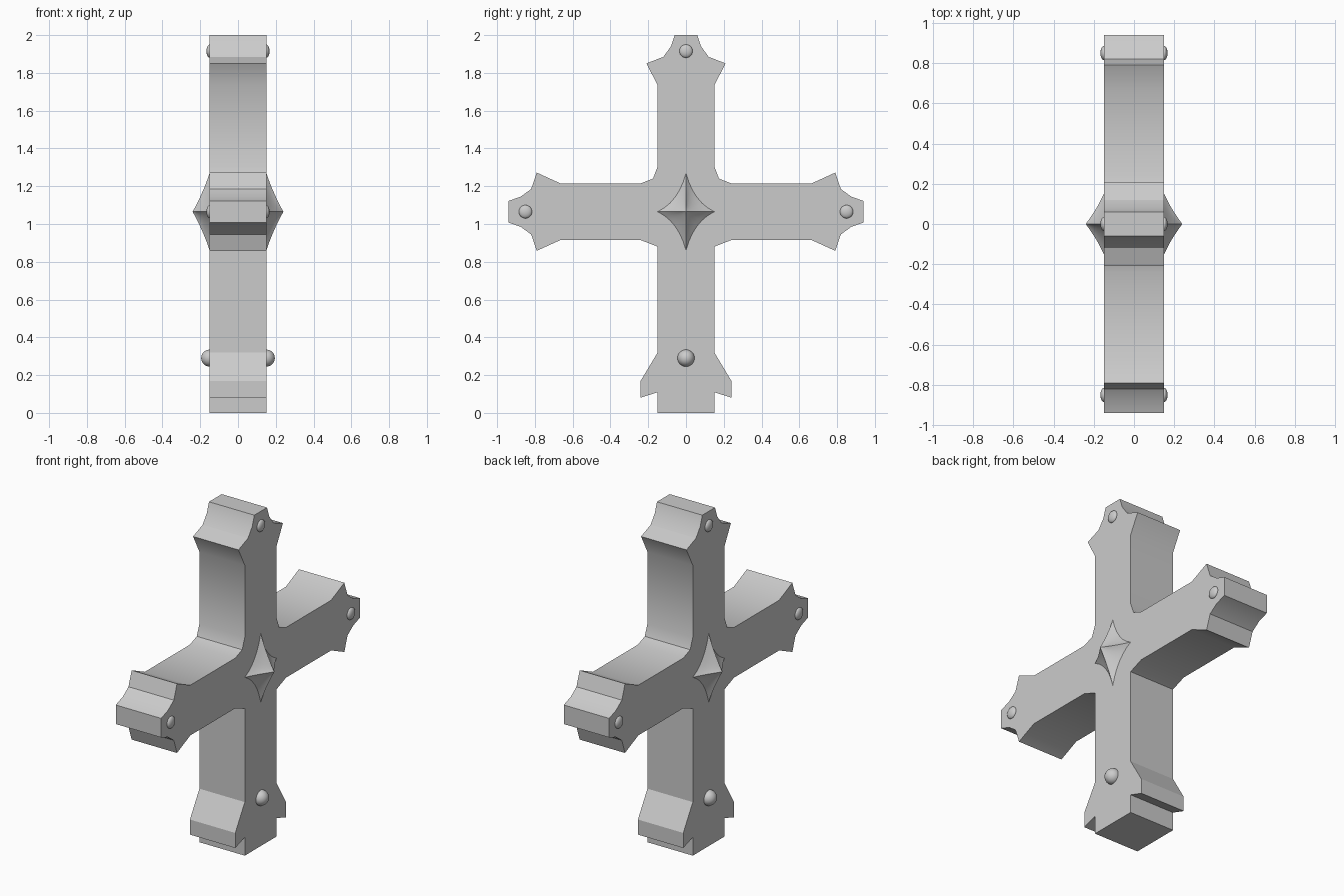
import bpy, bmesh, math
from mathutils import Vector

cube = bpy.data.objects.get("Cube")
if cube:
    bpy.data.objects.remove(cube, do_unlink=True)

stone = bpy.data.materials.new("grey_stone")
stone.use_nodes = True
GREY = (0.6, 0.6, 0.6, 1)
stone.diffuse_color = GREY
stone.node_tree.nodes["Principled BSDF"].inputs["Base Color"].default_value = GREY

HALF = 0.15      # half thickness of the cross
MID = 1.065      # height of the crossing


def add_object(name, bm, angle=30):
    bmesh.ops.recalc_face_normals(bm, faces=bm.faces)
    mesh = bpy.data.meshes.new(name)
    bm.to_mesh(mesh)
    bm.free()
    mesh.materials.append(stone)
    obj = bpy.data.objects.new(name, mesh)
    bpy.context.collection.objects.link(obj)
    bpy.ops.object.select_all(action='DESELECT')
    obj.select_set(True)
    bpy.context.view_layer.objects.active = obj
    bpy.ops.object.shade_smooth_by_angle(angle=math.radians(angle))
    return obj


# Cross body: half outline (y, z), mirrored and extruded across x
top = [(0.06, 2.0), (0.08, 1.94), (0.12, 1.885), (0.21, 1.85), (0.15, 1.735)]
crook = [(0.15, 1.305), (0.175, 1.24), (0.24, 1.215)]
arm = [(0.665, 1.215), (0.79, 1.272), (0.82, 1.185), (0.875, 1.145), (0.94, 1.122)]
arm_under = [(y, 2 * MID - z) for y, z in reversed(arm)]
foot = [(0.24, 0.915), (0.15, 0.88), (0.15, 0.32), (0.24, 0.17),
        (0.24, 0.08), (0.15, 0.11), (0.15, 0.0)]
half = top + crook + arm + arm_under + foot
outline = half + [(-y, z) for y, z in reversed(half)]

bm = bmesh.new()
face = bm.faces.new([bm.verts.new((-HALF, y, z)) for y, z in outline])
side = bmesh.ops.extrude_face_region(bm, geom=[face])
bmesh.ops.translate(bm, vec=(2 * HALF, 0, 0),
                    verts=[g for g in side["geom"] if isinstance(g, bmesh.types.BMVert)])
add_object("cross_body", bm)


# Star boss: four curved-in points rising to a peak
def star_boss(name, sign, steps=6, levels=5):
    ring = []
    corners = [Vector((0.15, 0)), Vector((0, 0.205)),
               Vector((-0.15, 0)), Vector((0, -0.205))]
    for i, a in enumerate(corners):
        b = corners[(i + 1) % 4]
        pull = (a + b) * 0.26
        for s in range(steps):
            t = s / steps
            ring.append(a * (1 - t) ** 2 + pull * 2 * t * (1 - t) + b * t * t)
    bm = bmesh.new()
    rows = []
    for k in range(levels):
        t = k / levels
        x = HALF + 0.09 * (0.75 * t + 0.25 * t * t)
        rows.append([bm.verts.new((sign * x, p.x * (1 - t), MID + p.y * (1 - t)))
                     for p in ring])
    peak = bm.verts.new((sign * (HALF + 0.09), 0, MID))
    n = len(ring)
    for i in range(n):
        j = (i + 1) % n
        for low, high in zip(rows, rows[1:]):
            bm.faces.new((low[i], low[j], high[j], high[i]))
        bm.faces.new((rows[-1][i], rows[-1][j], peak))
    bm.faces.new(rows[0])
    add_object(name, bm)


# Round studs, flatter at the ends of the top and arms
def stud(name, sign, y, z, radius, depth):
    bm = bmesh.new()
    bmesh.ops.create_uvsphere(bm, u_segments=24, v_segments=16, radius=1)
    bmesh.ops.scale(bm, vec=(depth, radius, radius), verts=bm.verts)
    bmesh.ops.translate(bm, vec=(sign * HALF, y, z), verts=bm.verts)
    add_object(name, bm, 60)


for label, sign in (("left", 1), ("right", -1)):
    star_boss("star_boss_" + label, sign)
    stud("top_stud_" + label, sign, 0, 1.915, 0.035, 0.017)
    stud("front_arm_stud_" + label, sign, -0.85, MID, 0.035, 0.017)
    stud("back_arm_stud_" + label, sign, 0.85, MID, 0.035, 0.017)
    stud("foot_stud_" + label, sign, 0, 0.29, 0.045, 0.045)
